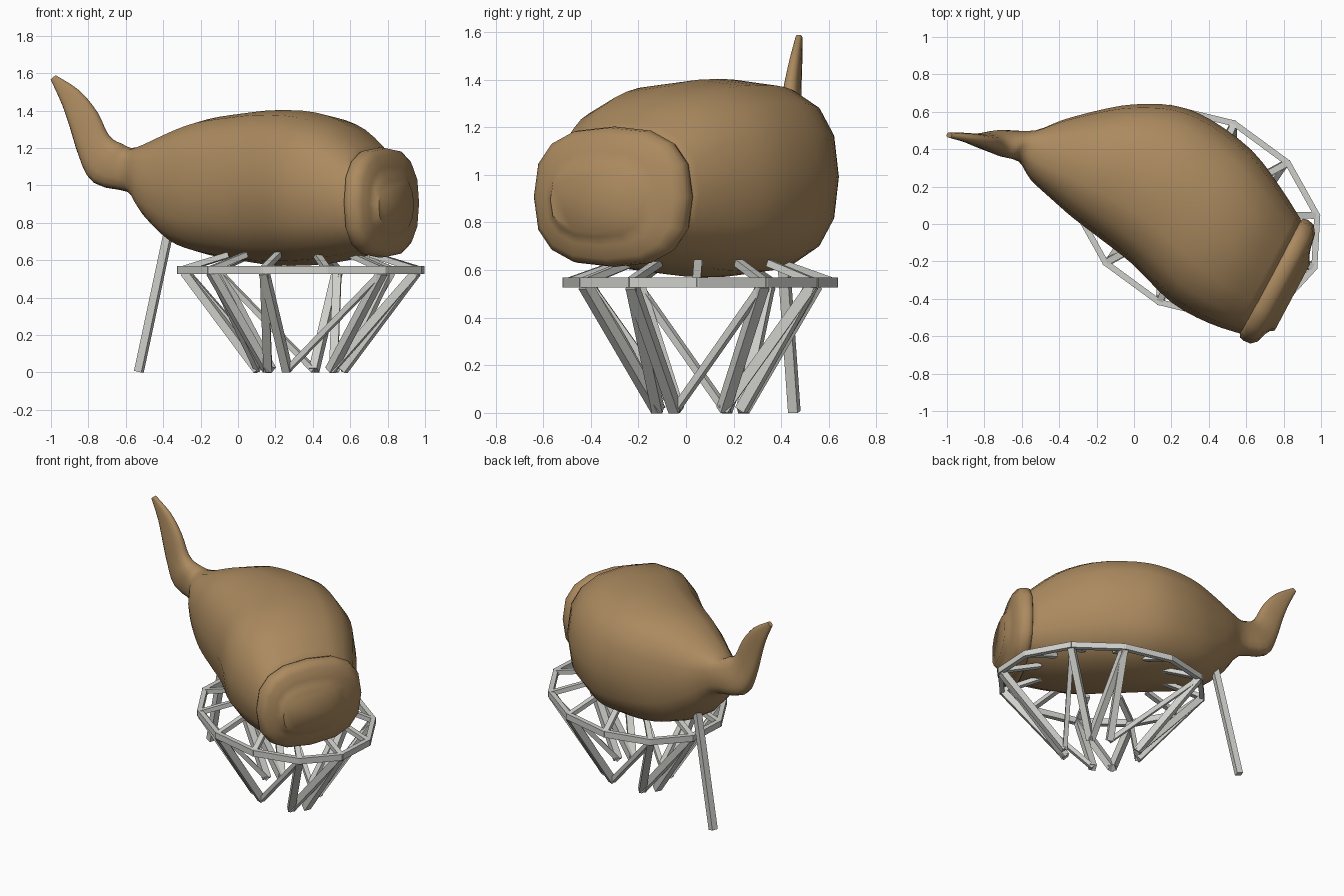
import bpy, bmesh, math
from mathutils import Vector

if "Cube" in bpy.data.objects:
    bpy.data.objects.remove(bpy.data.objects["Cube"])

HEAD = math.radians(-28)          # heading of the vessel axis in plan
U = Vector((math.cos(HEAD), math.sin(HEAD), 0))
V = Vector((-math.sin(HEAD), math.cos(HEAD), 0))
SIDES = 16


def material(name, rgb):
    m = bpy.data.materials.new(name)
    m.diffuse_color = (*rgb, 1)
    m.use_nodes = True
    m.node_tree.nodes["Principled BSDF"].inputs["Base Color"].default_value = m.diffuse_color
    return m


BROWN = material("clay brown", (0.41, 0.255, 0.115))
GREY = material("light grey", (0.62, 0.62, 0.59))


def finish(name, bm, mat, smooth):
    bmesh.ops.recalc_face_normals(bm, faces=bm.faces)
    me = bpy.data.meshes.new(name)
    bm.to_mesh(me)
    bm.free()
    me.materials.append(mat)
    ob = bpy.data.objects.new(name, me)
    bpy.context.collection.objects.link(ob)
    if smooth:
        bpy.ops.object.select_all(action='DESELECT')
        ob.select_set(True)
        bpy.context.view_layer.objects.active = ob
        bpy.ops.object.shade_smooth_by_angle(angle=math.radians(smooth))
    return ob


def on_axis(u, v, z, hw, hh):
    """Station of the body: x, y, z, half width, half height, heading, pitch."""
    p = U * u + V * v
    return (p.x, p.y, z, hw, hh, -28, 0)


def spline(stations, steps):
    out = []
    n = len(stations)
    for i in range(n - 1):
        a, b, c, d = (stations[min(max(j, 0), n - 1)] for j in range(i - 1, i + 3))
        for s in range(steps):
            t = s / steps
            out.append([0.5 * (2 * q + (r - p) * t + (2 * p - 5 * q + 4 * r - w) * t * t
                               + (3 * q - p - 3 * r + w) * t ** 3)
                        for p, q, r, w in zip(a, b, c, d)])
    return out + [stations[-1]]


def loft(name, stations, power, smooth):
    bm = bmesh.new()
    rings = []
    for x, y, z, hw, hh, head, pitch in stations:
        h, p = math.radians(head), math.radians(pitch)
        fwd = Vector((math.cos(h), math.sin(h), 0))
        side = Vector((-math.sin(h), math.cos(h), 0))
        up = Vector((0, 0, 1)) * math.cos(p) + fwd * math.sin(p)
        ring = []
        for k in range(SIDES):
            a = math.tau * k / SIDES
            c, s = math.cos(a), math.sin(a)
            c = math.copysign(abs(c) ** (2 / power), c)
            s = math.copysign(abs(s) ** (2 / power), s)
            ring.append(bm.verts.new(Vector((x, y, z)) + side * hw * c + up * hh * s))
        rings.append(ring)
    for r0, r1 in zip(rings, rings[1:]):
        for k in range(SIDES):
            j = (k + 1) % SIDES
            bm.faces.new((r0[k], r0[j], r1[j], r1[k]))
    bm.faces.new(rings[0])
    bm.faces.new(rings[-1])
    return finish(name, bm, BROWN, smooth)


def bar(bm, a, b, width, height):
    """Square bar from a to b."""
    a, b = Vector(a), Vector(b)
    d = (b - a).normalized()
    side = d.cross(Vector((0, 0, 1))).normalized() * width / 2
    up = side.cross(d).normalized() * height / 2
    ends = [[bm.verts.new(p + side * i + up * j)
             for i, j in ((-1, -1), (1, -1), (1, 1), (-1, 1))] for p in (a, b)]
    bm.faces.new(ends[0])
    bm.faces.new(ends[1])
    for k in range(4):
        j = (k + 1) % 4
        bm.faces.new((ends[0][k], ends[0][j], ends[1][j], ends[1][k]))


# Body with the upturned tail
body = [
    (-0.988, 0.475, 1.577, 0.014, 0.018, -8, 50),
    (-0.895, 0.462, 1.47, 0.025, 0.06, -8, 50),
    (-0.825, 0.447, 1.35, 0.035, 0.085, -8, 62),
    (-0.77, 0.437, 1.21, 0.048, 0.10, -12, 55),
    (-0.70, 0.43, 1.12, 0.07, 0.13, -18, 35),
    on_axis(-0.70, 0.10, 1.08, 0.095, 0.12),
    on_axis(-0.60, 0.13, 1.03, 0.18, 0.20),
    on_axis(-0.45, 0.18, 0.995, 0.27, 0.305),
    on_axis(-0.30, 0.22, 0.992, 0.345, 0.362),
    on_axis(-0.10, 0.252, 0.99, 0.41, 0.395),
    on_axis(0.10, 0.245, 0.987, 0.44, 0.415),
    on_axis(0.37, 0.184, 0.982, 0.46, 0.408),
    on_axis(0.60, 0.13, 0.96, 0.41, 0.36),
    on_axis(0.79, 0.092, 0.91, 0.34, 0.272),
]
loft("vessel_body", spline(body, 3), 2.5, 60)

# Mouth rim with its flat end
rim = [on_axis(*s) for s in (
    (0.77, 0.09, 0.908, 0.33, 0.26), (0.785, 0.09, 0.908, 0.36, 0.288),
    (0.81, 0.09, 0.908, 0.366, 0.295), (0.85, 0.088, 0.908, 0.36, 0.29),
    (0.88, 0.082, 0.906, 0.325, 0.26), (0.895, 0.07, 0.902, 0.26, 0.20),
    (0.91, 0.06, 0.898, 0.225, 0.16), (0.932, 0.05, 0.895, 0.2, 0.135))]
loft("mouth_rim", rim, 2.6, 50)


# Stand: twelve-sided oval hoop
def hoop_point(k, scale, z):
    a = math.radians(4 + 30 * k)
    p = Vector((0.335, 0.06, z))
    return p + (U * 0.695 * math.cos(a) + V * 0.517 * math.sin(a)) * scale


bm = bmesh.new()
for k in range(12):
    a, b = hoop_point(k, 1, 0.547), hoop_point(k + 1, 1, 0.547)
    e = (b - a).normalized() * 0.008
    bar(bm, a - e, b + e, 0.032, 0.042)
finish("stand_hoop", bm, GREY, 0)

# Short struts from the hoop up to the belly
bm = bmesh.new()
for k in range(12):
    bar(bm, hoop_point(k, 1, 0.55), hoop_point(k, 0.6, 0.63), 0.035, 0.03)
finish("belly_struts", bm, GREY, 0)

# Legs in four groups: paired main legs and thin cross braces
legs, braces = bmesh.new(), bmesh.new()
for k in range(0, 12, 3):
    for top, foot in ((k, k), (k, k - 1), (k + 2, k + 2)):
        bar(legs, hoop_point(top, 0.98, 0.535), hoop_point(foot, 0.36, 0.012), 0.045, 0.045)
    bar(braces, hoop_point(k + 2, 0.98, 0.535), hoop_point(k, 0.36, 0.012), 0.03, 0.03)
finish("stand_legs", legs, GREY, 0)
finish("cross_braces", braces, GREY, 0)

# Single prop under the tail end
bm = bmesh.new()
bar(bm, (-0.53, 0.455, 0.004), (-0.365, 0.40, 0.78), 0.042, 0.042)
finish("tail_prop", bm, GREY, 0)
